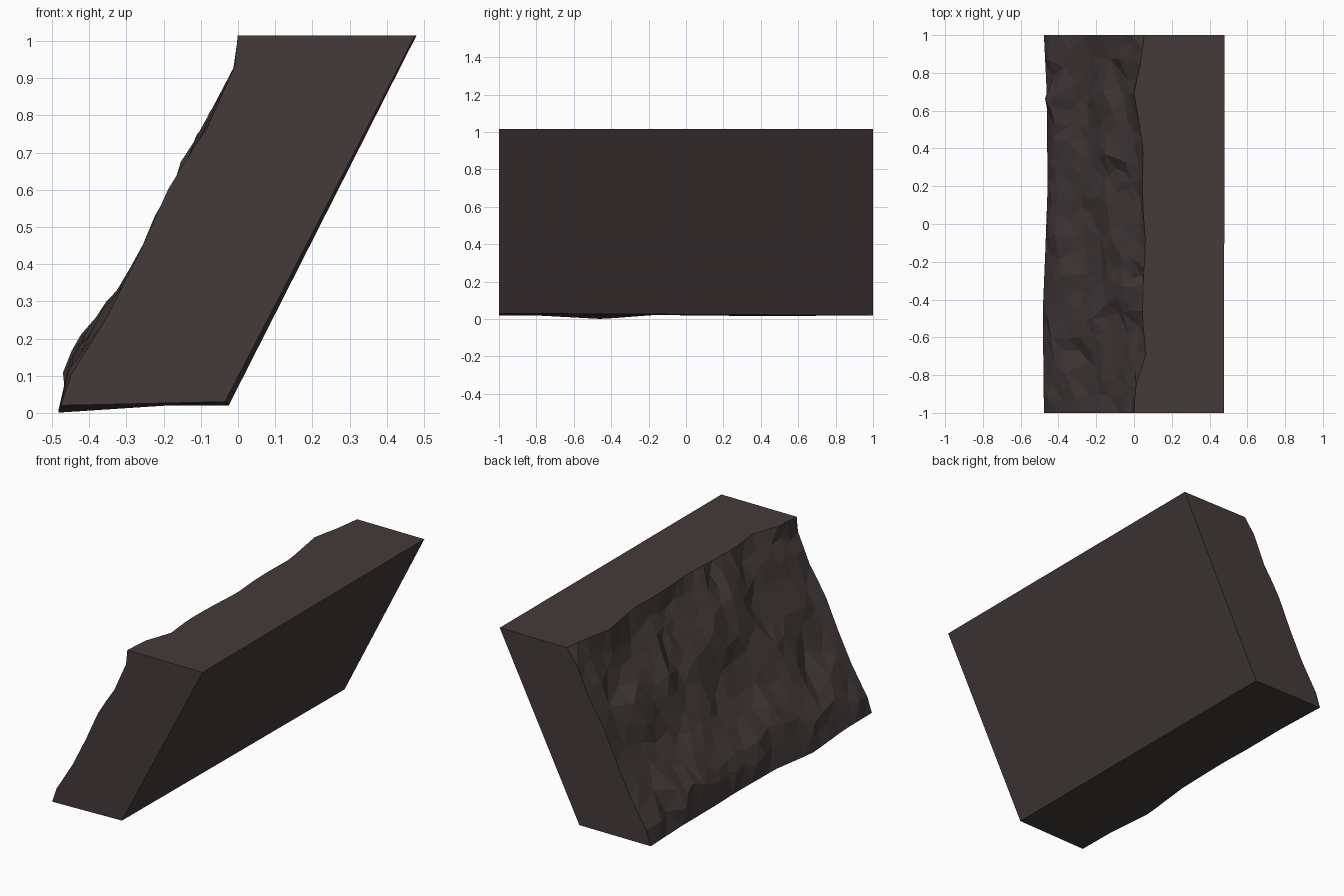
import bpy, bmesh, random
from mathutils import Vector, noise
from mathutils.geometry import delaunay_2d_cdt

if "Cube" in bpy.data.objects:
    bpy.data.objects.remove(bpy.data.objects["Cube"])

random.seed(11)
Z0, Z1 = 0.02, 1.015

# Outermost outline of the rough slope, as (z, x)
OUTLINE = [(0.0, -0.484), (0.1, -0.474), (0.2, -0.434), (0.31, -0.36), (0.46, -0.258),
           (0.63, -0.183), (0.8, -0.093), (0.95, -0.012), (1.02, 0.0)]
# Depth of the slope edges, as (position, inset)
TOP_EDGE = [(-1, 0.0), (-0.85, 0.01), (-0.7, 0.065), (-0.5, 0.045), (-0.3, 0.05), (-0.1, 0.063),
            (0.05, 0.05), (0.2, 0.045), (0.4, 0.05), (0.55, 0.025), (0.7, 0.0), (0.85, 0.035), (1, 0.055)]
BOTTOM_EDGE = [(-1, 0.005), (-0.5, 0.0), (-0.2, 0.01), (0.2, 0.025), (0.7, 0.02), (1, 0.005)]
BOTTOM_Z = [(-1, 0.02), (-0.75, 0.02), (-0.45, 0.0), (-0.15, 0.023), (0.4, 0.015), (1, 0.02)]
FRONT_EDGE = [(0, 0.005), (0.2, 0.05), (0.45, 0.006), (0.6, 0.008), (0.75, 0.028), (1, 0.005)]


def lerp(table, v):
    for (a, p), (b, q) in zip(table, table[1:]):
        if v <= b:
            return p + (q - p) * max(0, v - a) / (b - a)
    return table[-1][1]


# Tilted plates that give the slope its chipped look
plates = [(random.uniform(-1, 1), random.random(), random.uniform(0.008, 0.048),
           random.uniform(-0.13, 0.13), random.uniform(-0.13, 0.13)) for _ in range(75)]


def inset(y, t):
    p = min(plates, key=lambda s: (s[0] - y) ** 2 + (s[1] - t) ** 2)
    d = p[2] + p[3] * (y - p[0]) + p[4] * (t - p[1])
    d += 0.012 * noise.noise(Vector((y * 5, t * 5, 3)))
    return min(max(d, 0.0), 0.07)


def slope_point(y, t):
    low = lerp(BOTTOM_Z, y)
    z = low + (Z1 - low) * t
    if t == 0:
        d = lerp(BOTTOM_EDGE, y)
    elif t == 1:
        d = lerp(TOP_EDGE, y)
    elif abs(y) == 1:
        d = lerp(FRONT_EDGE, t)
    else:
        d = inset(y, t)
        # Ease towards the block's edges
        for gap, edge in ((1 - t, lerp(TOP_EDGE, y)), (t, lerp(BOTTOM_EDGE, y)),
                          (1 - abs(y), lerp(FRONT_EDGE, t))):
            k = min(1, gap / 0.09)
            d = d * k + edge * (1 - k)
    return Vector((lerp(OUTLINE, z) + d, y, z))


# Scattered points with irregular density over the slope
pts = []
for i in range(27):
    y = -1 + i / 13
    pts += [(y, 0.0), (y, 1.0)]
for i in range(1, 12):
    pts += [(-1.0, i / 12), (1.0, i / 12)]
for _ in range(5000):
    c = (random.uniform(-0.98, 0.98), random.uniform(0.02, 0.98))
    gap = 0.04 + 0.035 * (1 + noise.noise(Vector((c[0] * 3, c[1] * 3, 8))))
    if all((c[0] - p[0]) ** 2 + (c[1] - p[1]) ** 2 > gap * gap for p in pts):
        pts.append(c)
flat, _, tris, *_ = delaunay_2d_cdt([Vector(p) for p in pts], [], [], 0, 1e-6)

bm = bmesh.new()
verts = [bm.verts.new(slope_point(p.x, p.y)) for p in flat]
for f in tris:
    bm.faces.new([verts[i] for i in f])


# Flat back, top, bottom and ends
def rim(axis, value):
    ids = [i for i, p in enumerate(flat) if abs(p[axis] - value) < 1e-5]
    return [verts[i] for i in sorted(ids, key=lambda i: flat[i][1 - axis])]


bf = bm.verts.new((-0.035, -1, 0.03))
bb = bm.verts.new((-0.025, 1, Z0))
tf = bm.verts.new((0.476, -1, Z1))
tb = bm.verts.new((0.48, 1, Z1))
bm.faces.new((bf, bb, tb, tf))
bm.faces.new(rim(1, 1.0) + [tb, tf])
bm.faces.new(rim(1, 0.0) + [bb, bf])
bm.faces.new(rim(0, -1.0) + [tf, bf])
bm.faces.new(rim(0, 1.0) + [tb, bb])
bmesh.ops.recalc_face_normals(bm, faces=bm.faces)

mesh = bpy.data.meshes.new("rock_slab")
bm.to_mesh(mesh)
bm.free()
slab = bpy.data.objects.new("rock_slab", mesh)
bpy.context.collection.objects.link(slab)

stone = bpy.data.materials.new("dark_stone")
stone.diffuse_color = (0.058, 0.043, 0.042, 1)
stone.use_nodes = True
stone.node_tree.nodes["Principled BSDF"].inputs["Base Color"].default_value = stone.diffuse_color
mesh.materials.append(stone)
